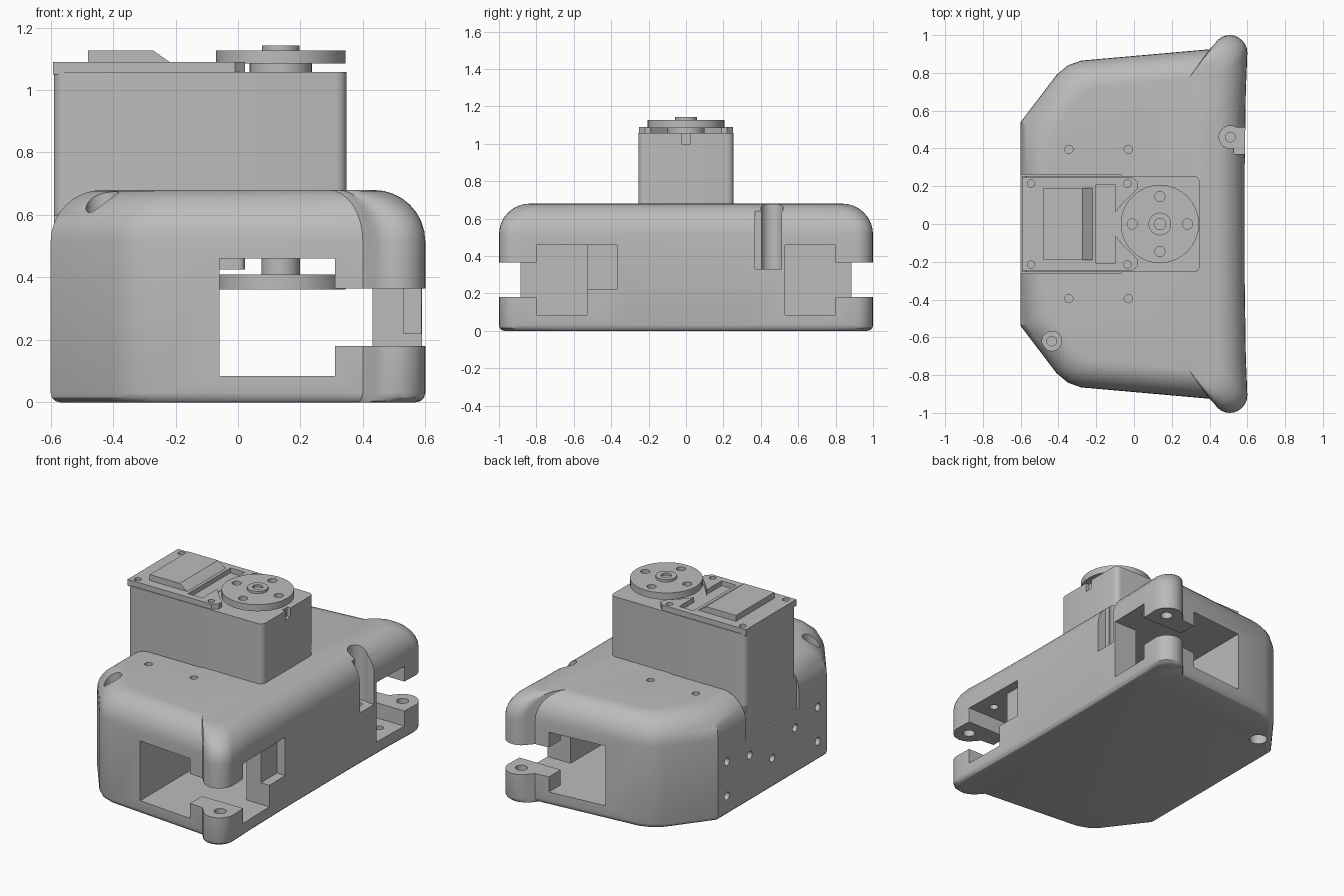
import bpy, bmesh
from math import sin, cos, pi, radians

cube = bpy.data.objects.get("Cube")
if cube:
    bpy.data.objects.remove(cube, do_unlink=True)

grey = bpy.data.materials.new("plain grey")
grey.use_nodes = True
grey.diffuse_color = (0.5, 0.5, 0.5, 1)
grey.node_tree.nodes["Principled BSDF"].inputs["Base Color"].default_value = (0.5, 0.5, 0.5, 1)


def finish(name, bm):
    bmesh.ops.recalc_face_normals(bm, faces=bm.faces)
    mesh = bpy.data.meshes.new(name)
    bm.to_mesh(mesh)
    bm.free()
    mesh.materials.append(grey)
    ob = bpy.data.objects.new(name, mesh)
    bpy.context.collection.objects.link(ob)
    return ob


def loft(name, rings):
    bm = bmesh.new()
    loops = [[bm.verts.new(p) for p in ring] for ring in rings]
    n = len(loops[0])
    for a, b in zip(loops, loops[1:]):
        for i in range(n):
            j = (i + 1) % n
            bm.faces.new((a[i], a[j], b[j], b[i]))
    bm.faces.new(loops[0][::-1])
    bm.faces.new(loops[-1])
    return finish(name, bm)


def prism(name, outline, z0, z1):
    return loft(name, [[(x, y, z) for x, y in outline] for z in (z0, z1)])


def box(name, x, y, z, bevel=0):
    ob = prism(name, [(x[0], y[0]), (x[1], y[0]), (x[1], y[1]), (x[0], y[1])], *z)
    if bevel:
        bm = bmesh.new()
        bm.from_mesh(ob.data)
        upright = [e for e in bm.edges if abs(e.verts[0].co.z - e.verts[1].co.z) > 1e-4]
        bmesh.ops.bevel(bm, geom=upright, offset=bevel, segments=4, profile=0.5, affect='EDGES')
        bm.to_mesh(ob.data)
        bm.free()
    return ob


def rod(name, x, y, r, z0, z1, n=24):
    return prism(name, [(x + r * cos(2 * pi * i / n), y + r * sin(2 * pi * i / n))
                        for i in range(n)], z0, z1)


def activate(ob):
    bpy.ops.object.select_all(action='DESELECT')
    ob.select_set(True)
    bpy.context.view_layer.objects.active = ob


def cut(ob, cutter):
    mod = ob.modifiers.new("cut", 'BOOLEAN')
    mod.operation = 'DIFFERENCE'
    mod.solver = 'EXACT'
    mod.object = cutter
    cutter.hide_render = True
    activate(ob)
    bpy.ops.object.modifier_apply(modifier=mod.name)
    bpy.data.objects.remove(cutter, do_unlink=True)


# Housing: outline with rounded corner lobes, lofted into a domed shell
half = [(0.586, 0.3), (0.592, 0.7)]
half += [(0.507 + 0.093 * cos(radians(a)), 0.907 + 0.093 * sin(radians(a)))
         for a in range(0, 151, 15)]
half += [(0.4, 0.925), (-0.28, 0.865), (-0.35, 0.84), (-0.41, 0.79), (-0.6, 0.54)]
outline = half + [(x, -y) for x, y in reversed(half)]


def ring(inset, z):
    return [(x * (1 - inset / 0.6), y * (1 - inset), z) for x, y in outline]


R, B = 0.165, 0.03
rings = [ring(B * (1 - sin(a)), B * (1 - cos(a))) for a in (0, pi / 6, pi / 3, pi / 2)]
rings += [ring(R * (1 - cos(a)), 0.68 - R + R * sin(a))
          for a in [i * pi / 16 for i in range(9)]]
housing = loft("housing", rings)

# Through channel, central cavity and servo bay
cut(housing, box("channel", (-0.06, 0.31), (-1.1, 1.1), (0.085, 0.46)))
cut(housing, box("cavity", (0.25, 0.43), (-0.6, 0.6), (0.085, 0.46)))
cut(housing, box("bay", (-0.7, -0.07), (-0.262, 0.262), (0.4, 0.8)))

# Finger openings, pivot holes and jaw holes at both ends
for s in (-1, 1):
    inner = sorted((0.53 * s, 0.8 * s))
    outer = sorted((0.75 * s, 1.1 * s))
    cut(housing, box("finger_pocket", (0.25, 0.7), inner, (0.085, 0.46)))
    cut(housing, box("jaw_gap", (0.25, 0.7), outer, (0.18, 0.365)))
    cut(housing, rod("pivot_hole", 0.51, 0.905 * s, 0.035, 0.09, 0.47))
    cut(housing, rod("stop_hole", 0.49, 0.7 * s, 0.026, 0.04, 0.52))
    for x in (-0.345, -0.03):
        cut(housing, rod("roof_hole", x, 0.395 * s, 0.022, 0.6, 0.8, 16))

# Side relief, clamp screw notch and screw sinks
cut(housing, box("relief", (0.53, 0.7), (-0.56, -0.37), (0.22, 0.46)))
cut(housing, rod("notch", 0.51, 0.46, 0.06, 0.33, 0.8))
cut(housing, box("notch_mouth", (0.53, 0.7), (0.37, 0.51), (0.33, 0.8)))
cut(housing, rod("notch_screw", 0.51, 0.46, 0.026, 0.2, 0.4, 16))
cut(housing, rod("roof_sink", -0.435, -0.62, 0.052, 0.58, 0.8))
cut(housing, rod("roof_screw", -0.435, -0.62, 0.026, 0.45, 0.7, 16))
cut(housing, rod("floor_sink", -0.435, 0.62, 0.052, -0.1, 0.1))

# Mounting holes in the rear wall
for y, z in ((0.45, 0.34), (0.45, 0.125), (0.225, 0.295), (0, 0.19),
             (-0.225, 0.295), (-0.45, 0.34), (-0.45, 0.125)):
    hole = rod("rear_hole", 0, 0, 0.024, -0.1, 0.1, 16)
    hole.rotation_euler = (0, pi / 2, 0)
    hole.location = (-0.6, y, z)
    cut(housing, hole)

# Servo case, lower rear block and stepped lid
case = box("servo_case", (-0.59, 0.348), (-0.255, 0.255), (0.46, 1.057), 0.035)
cut(case, box("case_slot", (0.325, 0.4), (-0.024, 0.024), (1.0, 1.1)))
rear = box("servo_rear_block", (-0.589, -0.072), (-0.254, 0.254), (0.4, 0.6))
lid = prism("servo_lid", [(-0.592, -0.25), (-0.01, -0.25), (0.022, -0.22), (0.022, -0.19),
                          (-0.05, -0.12), (-0.11, -0.05), (-0.11, 0.05), (-0.05, 0.12),
                          (0.022, 0.19), (0.022, 0.22), (-0.01, 0.25), (-0.592, 0.25)],
            1.05, 1.09)
cut(lid, box("lid_slot", (-0.2, -0.1), (-0.21, 0.21), (1.06, 1.2)))
for x in (-0.545, -0.035):
    for y in (-0.215, 0.215):
        cut(lid, rod("lid_hole", x, y, 0.02, 1.065, 1.2, 16))

# Raised sloped cover on the lid
cover = box("connector_cover", (-0.48, -0.205), (-0.19, 0.19), (1.08, 1.127))
for v in cover.data.vertices:
    if v.co.z > 1.1 and v.co.x > -0.3:
        v.co.x = -0.272

# Output horn with its collar, hub and screw holes
cx = 0.137
collar = rod("horn_collar", cx, 0, 0.1, 1.05, 1.09, 32)
horn = rod("upper_horn", cx, 0, 0.207, 1.085, 1.127, 32)
hub = rod("horn_hub", cx, 0, 0.06, 1.12, 1.142, 32)
cut(hub, rod("hub_hole", cx, 0, 0.03, 1.128, 1.2))
for dx, dy in ((1, 0), (-1, 0), (0, 1), (0, -1)):
    cut(horn, rod("horn_hole", cx + 0.146 * dx, 0.146 * dy, 0.027, 1.0, 1.2, 16))

# Lower idler horn and the small lug inside the channel
idler = rod("lower_horn", cx, 0, 0.207, 0.362, 0.41, 32)
shaft = rod("lower_shaft", cx, 0, 0.062, 0.4, 0.47, 32)
lug = box("servo_lug", (-0.07, 0.022), (-0.25, 0.25), (0.425, 0.47), 0.02)

for ob in (housing, case, rear, lid, cover, collar, horn, hub, idler, shaft, lug):
    activate(ob)
    bpy.ops.object.shade_smooth_by_angle(angle=radians(30))
